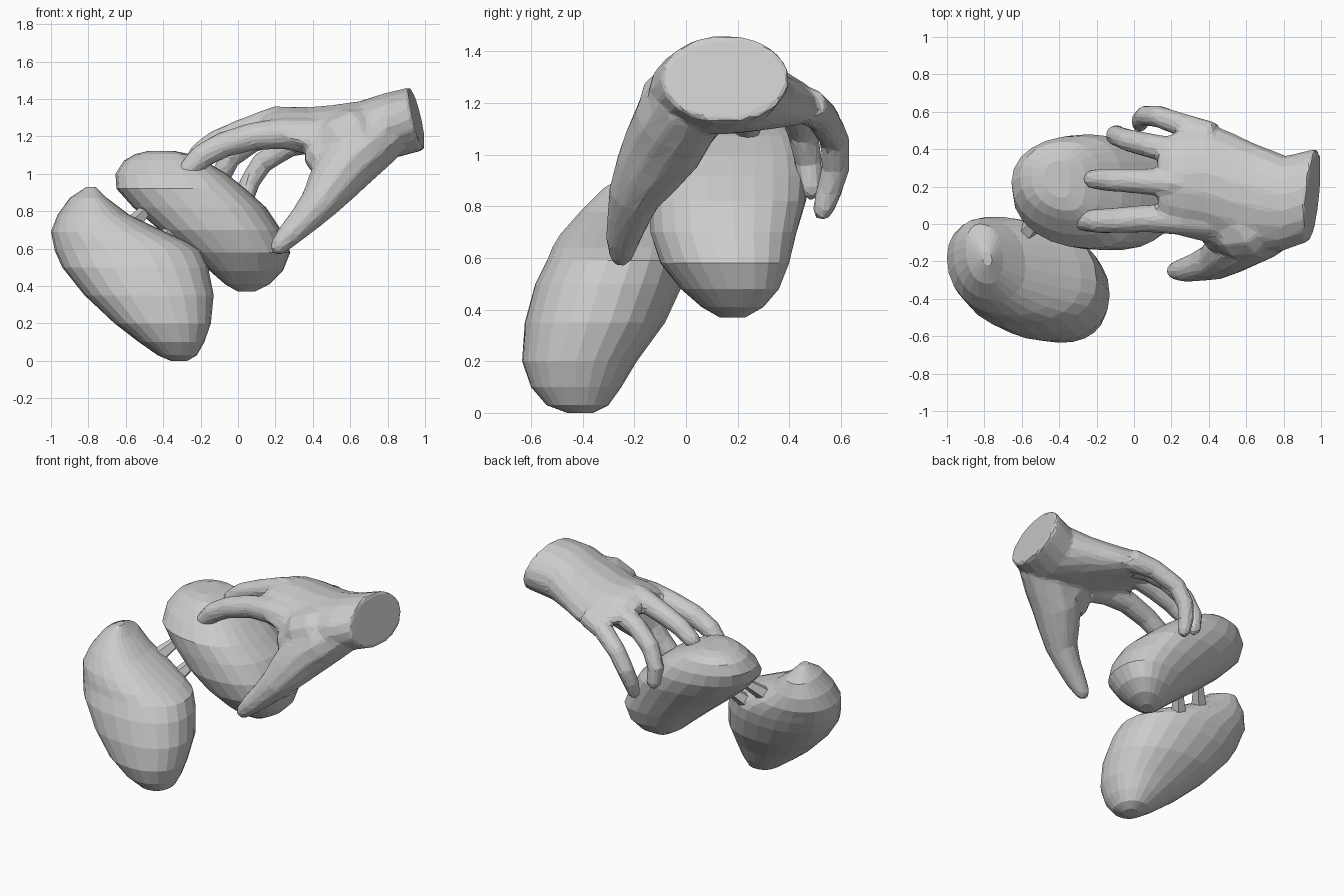
import bpy, bmesh, math
from mathutils import Vector

TAU = 2 * math.pi
Y = Vector((0, 1, 0))


def loft(bm, rings):
    """Skin a list of equal-length point rings and cap both ends."""
    loops = [[bm.verts.new(p) for p in r] for r in rings]
    n = len(loops[0])
    faces = []
    for a, b in zip(loops, loops[1:]):
        for i in range(n):
            j = (i + 1) % n
            faces.append(bm.faces.new((a[i], a[j], b[j], b[i])))
    faces += [bm.faces.new(loops[0]), bm.faces.new(loops[-1])]
    bmesh.ops.recalc_face_normals(bm, faces=faces)


def tube(bm, pts, n=10):
    """Tapered rounded tube through (x, y, z, radius) points."""
    last, prev = Vector(pts[-1][:3]), Vector(pts[-2][:3])
    tip, r = (last - prev).normalized(), pts[-1][3]
    pts = list(pts) + [(*(last + tip * r * .6), r * .75), (*(last + tip * r * .95), r * .3)]
    c = [Vector(p[:3]) for p in pts]
    rings = []
    for i, p in enumerate(pts):
        t = (c[min(i + 1, len(c) - 1)] - c[max(i - 1, 0)]).normalized()
        u = t.cross(Y).normalized()
        v = t.cross(u)
        rings.append([c[i] + (u * math.cos(k * TAU / n) + v * math.sin(k * TAU / n)) * p[3]
                      for k in range(n)])
    loft(bm, rings)


def finish(bm, name):
    me = bpy.data.meshes.new(name)
    bm.to_mesh(me)
    bm.free()
    ob = bpy.data.objects.new(name, me)
    bpy.context.collection.objects.link(ob)
    return ob


def stone(name, slices, slant, egg, n=24):
    """Lumpy body from slices (z, xmin, xmax, ymin, ymax); slant blends from bottom to top."""
    bm = bmesh.new()
    rings = []
    lo, hi = slices[0][0], slices[-1][0]
    for z, x0, x1, y0, y1 in slices:
        f = (z - lo) / (hi - lo)
        turn = slant[0] * (1 - f) + slant[1] * f
        ring = []
        for k in range(n):
            c, s = math.cos(k * TAU / n), math.sin(k * TAU / n - turn)
            c, s = [math.copysign(abs(q) ** .9, q) for q in (c, s)]
            c += egg * f * (1 - c * c)
            ring.append(((x0 + x1) / 2 + c * (x1 - x0) / 2, (y0 + y1) / 2 + s * (y1 - y0) / 2, z))
        rings.append(ring)
    loft(bm, rings)
    return finish(bm, name)


# Lower stone, front left
stone("lower_stone", [
    (0, -.36, -.27, -.46, -.36), (.03, -.43, -.22, -.54, -.30), (.1, -.53, -.18, -.60, -.25),
    (.2, -.66, -.145, -.635, -.19), (.35, -.82, -.13, -.625, -.08), (.5, -.94, -.16, -.585, -.01),
    (.59, -.98, -.20, -.54, .02), (.64, -.99, -.28, -.52, .03), (.69, -1, -.39, -.49, .04),
    (.78, -.965, -.58, -.41, .03), (.87, -.90, -.70, -.32, 0), (.93, -.81, -.76, -.22, -.15)],
    (0, .2), 0)

# Upper stone held by the hand
stone("upper_stone", [
    (.37, 0, .09, .13, .23), (.41, -.07, .17, .06, .30), (.48, -.15, .24, -.02, .36),
    (.58, -.27, .28, -.10, .40), (.7, -.42, .23, -.14, .43), (.82, -.56, .15, -.14, .465),
    (.92, -.65, .04, -.13, .48), (1.0, -.655, -.06, -.06, .47), (1.07, -.61, -.18, .02, .44),
    (1.105, -.55, -.26, .07, .40), (1.122, -.48, -.34, .14, .34)],
    (-.3, .12), .25)

# Thin shards bridging the two stones
bm = bmesh.new()
for a, b in [((-.57, -.04, .72, .05), (-.48, .06, .82, .03)),
             ((-.42, -.06, .62, .05), (-.34, .03, .72, .03))]:
    tube(bm, [a, b], 5)
finish(bm, "bridge_shards")

# Hand: arched palm and forearm stub (x, y, z, half width, half thickness, arch, end skew)
bm = bmesh.new()
rings = []
for x, y, z, w, h, arch, skew in [
        (.957, .155, 1.295, .25, .17, 0, 1), (.8, .11, 1.255, .255, .178, .1, .4),
        (.65, .14, 1.235, .29, .155, .35, 0), (.5, .18, 1.235, .32, .135, .6, 0),
        (.38, .22, 1.25, .32, .11, .8, 0), (.27, .225, 1.27, .295, .09, .9, 0),
        (.19, .225, 1.275, .25, .07, .9, 0), (.13, .22, 1.265, .21, .045, .9, 0)]:
    ring = []
    for k in range(18):
        dy, dz = w * math.cos(k * TAU / 18), h * math.sin(k * TAU / 18)
        ring.append((x + skew * (.1 * dy - .22 * dz), y + dy, z + dz - arch * dy * dy))
    rings.append(ring)
loft(bm, rings)

# Fingers, thumb and the fleshy pad at the thumb's root
for path in [
    [(.40, .02, 1.20, .10), (.24, .025, 1.215, .084), (.08, .03, 1.20, .075),  # index
     (-.08, .02, 1.155, .07), (-.20, .015, 1.09, .065), (-.28, .02, 1.00, .057)],
    [(.40, .19, 1.26, .09), (.20, .22, 1.285, .078), (.02, .23, 1.225, .068),  # middle
     (-.12, .235, 1.17, .062), (-.22, .24, 1.10, .054)],
    [(.40, .36, 1.23, .085), (.22, .39, 1.23, .074), (.08, .42, 1.18, .065),   # ring
     (-.04, .45, 1.09, .06), (-.10, .475, .97, .054), (-.09, .485, .87, .047)],
    [(.42, .47, 1.19, .075), (.27, .525, 1.15, .064), (.13, .575, 1.06, .059),  # little
     (.06, .58, .95, .055), (.035, .555, .86, .051), (.03, .53, .785, .042)],
    [(.78, .02, 1.22, .15), (.66, -.04, 1.13, .165), (.57, -.085, 1.04, .16),   # thumb
     (.50, -.145, .94, .135), (.43, -.20, .84, .103), (.35, -.225, .75, .082),
     (.27, -.245, .67, .066), (.22, -.25, .615, .05)],
    [(.74, .06, 1.22, .15), (.62, -.02, 1.18, .175), (.53, -.03, 1.14, .165),    # pad
     (.46, -.05, 1.10, .11)]]:
    tube(bm, path, 12)
hand = finish(bm, "hand")

# Fuse the hand into one faceted skin
m = hand.modifiers.new("fuse", 'REMESH')
m.mode = 'VOXEL'
m.voxel_size = .014
m = hand.modifiers.new("soften", 'SMOOTH')
m.factor = .5
m.iterations = 6
m = hand.modifiers.new("facet", 'DECIMATE')
m.ratio = .06
